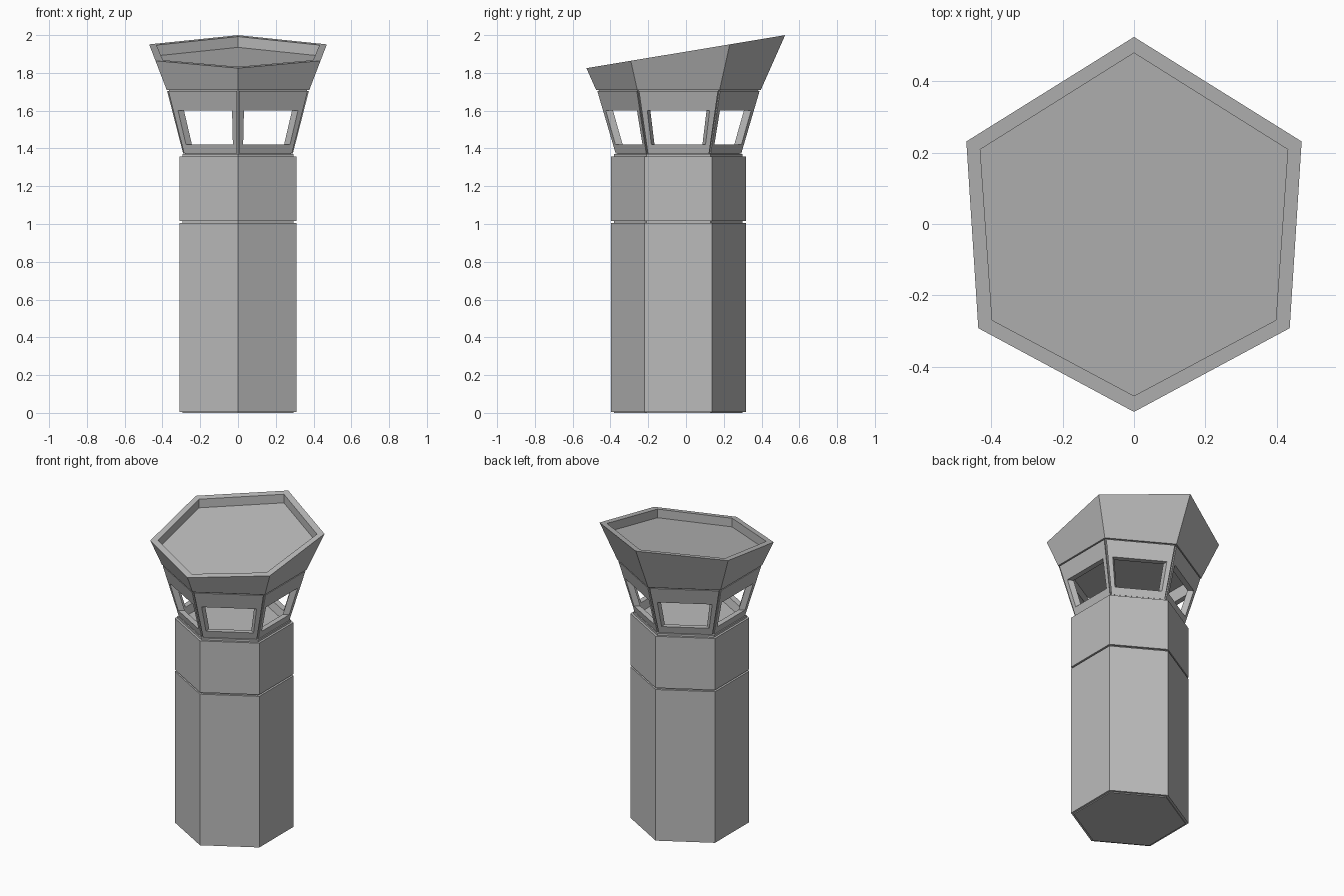
import bpy, bmesh, math
from mathutils import Vector

if "Cube" in bpy.data.objects:
    bpy.data.objects.remove(bpy.data.objects["Cube"], do_unlink=True)

CY = -0.04                      # tower axis in y
CAB_LOW, CAB_HIGH = 1.365, 1.71

grey = bpy.data.materials.new("concrete_grey")
grey.use_nodes = True
GREY = (0.5, 0.5, 0.5, 1)
grey.diffuse_color = GREY
grey.node_tree.nodes["Principled BSDF"].inputs["Base Color"].default_value = GREY


def corner(i, r, z):
    a = math.radians(60 * i - 90)
    return Vector((r * math.cos(a), CY + r * math.sin(a), z))


def finish(name, bm):
    bmesh.ops.recalc_face_normals(bm, faces=bm.faces)
    mesh = bpy.data.meshes.new(name)
    bm.to_mesh(mesh)
    bm.free()
    mesh.materials.append(grey)
    obj = bpy.data.objects.new(name, mesh)
    bpy.context.collection.objects.link(obj)
    return obj


def loft(name, rings):
    """Closed solid through a list of six-point rings."""
    bm = bmesh.new()
    loops = [[bm.verts.new(p) for p in ring] for ring in rings]
    for a, b in zip(loops, loops[1:]):
        for i in range(6):
            j = (i + 1) % 6
            bm.faces.new((a[i], a[j], b[j], b[i]))
    bm.faces.new(loops[0])
    bm.faces.new(loops[-1])
    return finish(name, bm)


def prism(name, r, z0, z1):
    return loft(name, [[corner(i, r, z) for i in range(6)] for z in (z0, z1)])


def cab_point(side, t, z, depth):
    """Point on a flared cab wall; t runs -1..1 across the wall."""
    r = 0.333 + 0.296 * (z - CAB_LOW) - depth
    return corner(side, r, z).lerp(corner(side + 1, r, z), (t + 1) / 2)


def cab_walls(name, width, z0, z1, depths):
    """Six flared walls, each with a window opening."""
    bm = bmesh.new()
    for side in range(6):
        layers = []
        for d in depths:
            for w, lo, hi in ((width, z0, z1), (0.82, 1.42, 1.60)):
                quad = ((-w, lo), (w, lo), (w, hi), (-w, hi))
                layers.append([bm.verts.new(cab_point(side, t, z, d)) for t, z in quad])
        out_edge, out_win, in_edge, in_win = layers
        for a, b in ((out_edge, out_win), (out_win, in_win),
                     (in_win, in_edge), (in_edge, out_edge)):
            for i in range(4):
                j = (i + 1) % 4
                bm.faces.new((a[i], a[j], b[j], b[i]))
    return finish(name, bm)


# Shaft: two blocks around a slimmer core that shows as grooves
prism("shaft_core", 0.34, 0.0, 1.37)
prism("lower_shaft", 0.357, 0.006, 1.005)
prism("upper_shaft", 0.357, 1.016, 1.357)

# Cab: inner frame with separate outer panels, leaving grooves at the corners
cab_walls("cab_frame", 1.0, CAB_LOW, CAB_HIGH, (0.012, 0.04))
cab_walls("cab_panels", 0.965, CAB_LOW + 0.008, CAB_HIGH - 0.007, (0.0, 0.012))

# Roof: flared crown cut by a sloping plane, with a recessed deck
ROOF_R, FLARE, TILT, MID = 0.436, 0.445, 0.166, 1.9125


def plane_z(y):
    return MID + TILT * y


def crown(inset, drop):
    ring = []
    for i in range(6):
        s = math.sin(math.radians(60 * i - 90))
        r = (ROOF_R + FLARE * (plane_z(CY) - CAB_HIGH)) / (1 - FLARE * TILT * s) - inset
        p = corner(i, r, 0)
        p.z = plane_z(p.y) - drop
        ring.append(p)
    return ring


loft("roof", [[corner(i, ROOF_R, CAB_HIGH) for i in range(6)],
              crown(0, 0), crown(0.045, 0), crown(0.045, 0.057)])
